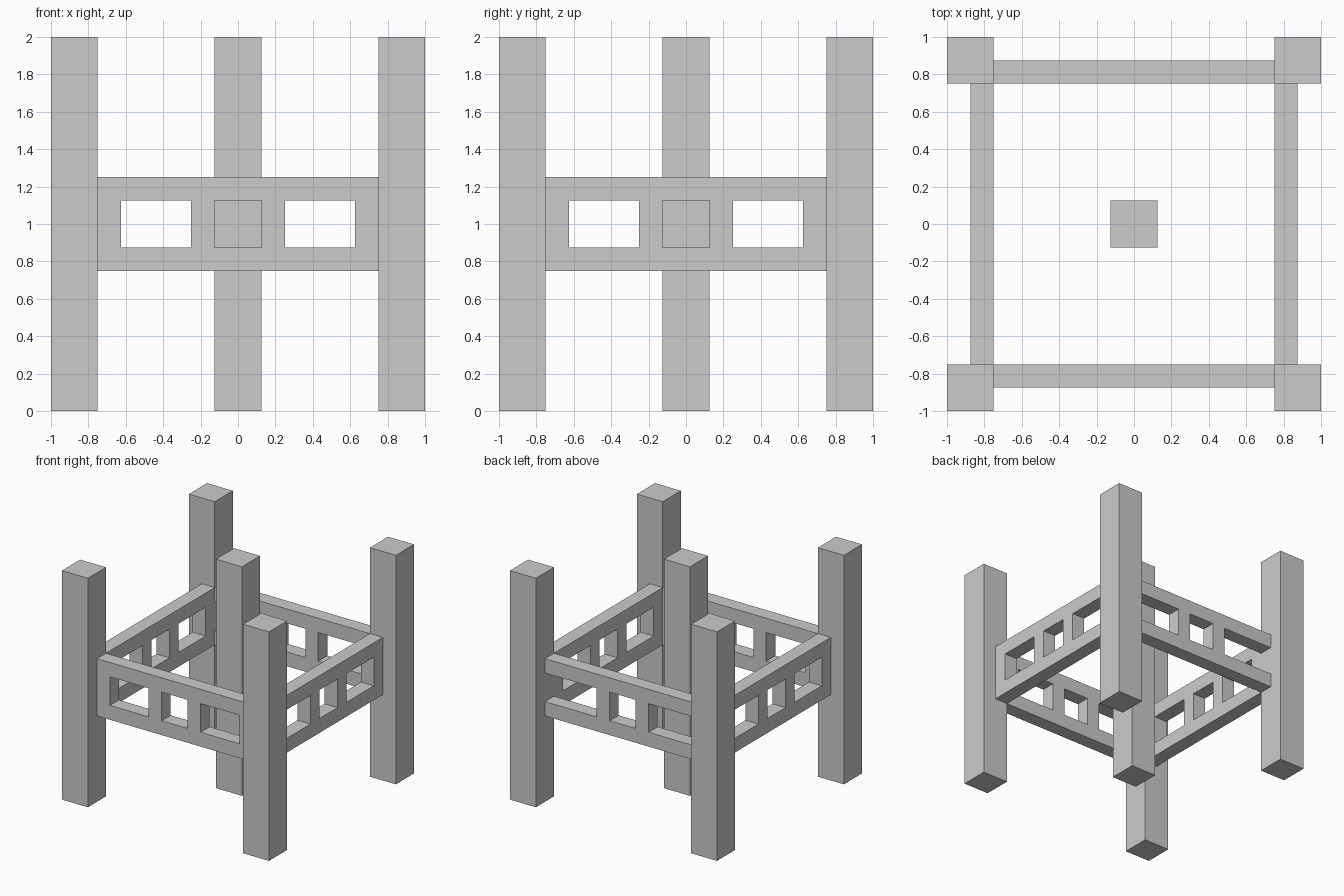
import bpy, bmesh, math
from mathutils import Matrix

if "Cube" in bpy.data.objects:
    bpy.data.objects.remove(bpy.data.objects["Cube"])


def finish(bm, name):
    bmesh.ops.recalc_face_normals(bm, faces=bm.faces)
    mesh = bpy.data.meshes.new(name)
    bm.to_mesh(mesh)
    bm.free()
    obj = bpy.data.objects.new(name, mesh)
    bpy.context.collection.objects.link(obj)
    return obj


def post(name, x, y):
    bm = bmesh.new()
    bmesh.ops.create_cube(bm, size=1, matrix=Matrix.Translation((x, y, 1))
                          @ Matrix.Diagonal((0.25, 0.25, 2, 1)))
    return finish(bm, name)


def lattice(name, angle, end_uprights=True):
    """Pierced panel: a grid of cells with openings left out, then thickened."""
    xs = [-0.75, -0.625, -0.25, -0.125, 0.125, 0.25, 0.625, 0.75]
    zs = [0.75, 0.875, 1.125, 1.25]
    open_cols = {1, 3, 5} if end_uprights else {0, 1, 3, 5, 6}
    bm = bmesh.new()
    for i in range(len(xs) - 1):
        for j in range(len(zs) - 1):
            if j == 1 and i in open_cols:
                continue
            corners = [(xs[i], zs[j]), (xs[i + 1], zs[j]),
                       (xs[i + 1], zs[j + 1]), (xs[i], zs[j + 1])]
            bm.faces.new([bm.verts.new((x, -0.75, z)) for x, z in corners])
    bmesh.ops.remove_doubles(bm, verts=bm.verts, dist=0.001)
    ext = bmesh.ops.extrude_face_region(bm, geom=bm.faces[:], use_keep_orig=True)
    moved = [g for g in ext["geom"] if isinstance(g, bmesh.types.BMVert)]
    bmesh.ops.translate(bm, verts=moved, vec=(0, -0.125, 0))
    bmesh.ops.rotate(bm, verts=bm.verts, cent=(0, 0, 0),
                     matrix=Matrix.Rotation(math.radians(angle), 3, 'Z'))
    return finish(bm, name)


# Corner posts and the free-standing middle post
for x, side in ((-0.875, "left"), (0.875, "right")):
    for y, end in ((-0.875, "front"), (0.875, "back")):
        post(f"{end}_{side}_post", x, y)
post("centre_post", 0, 0)

# Pierced rails between the posts; the back one has no end uprights
lattice("front_rail", 0)
lattice("right_rail", 90)
lattice("back_rail", 180, end_uprights=False)
lattice("left_rail", 270)
